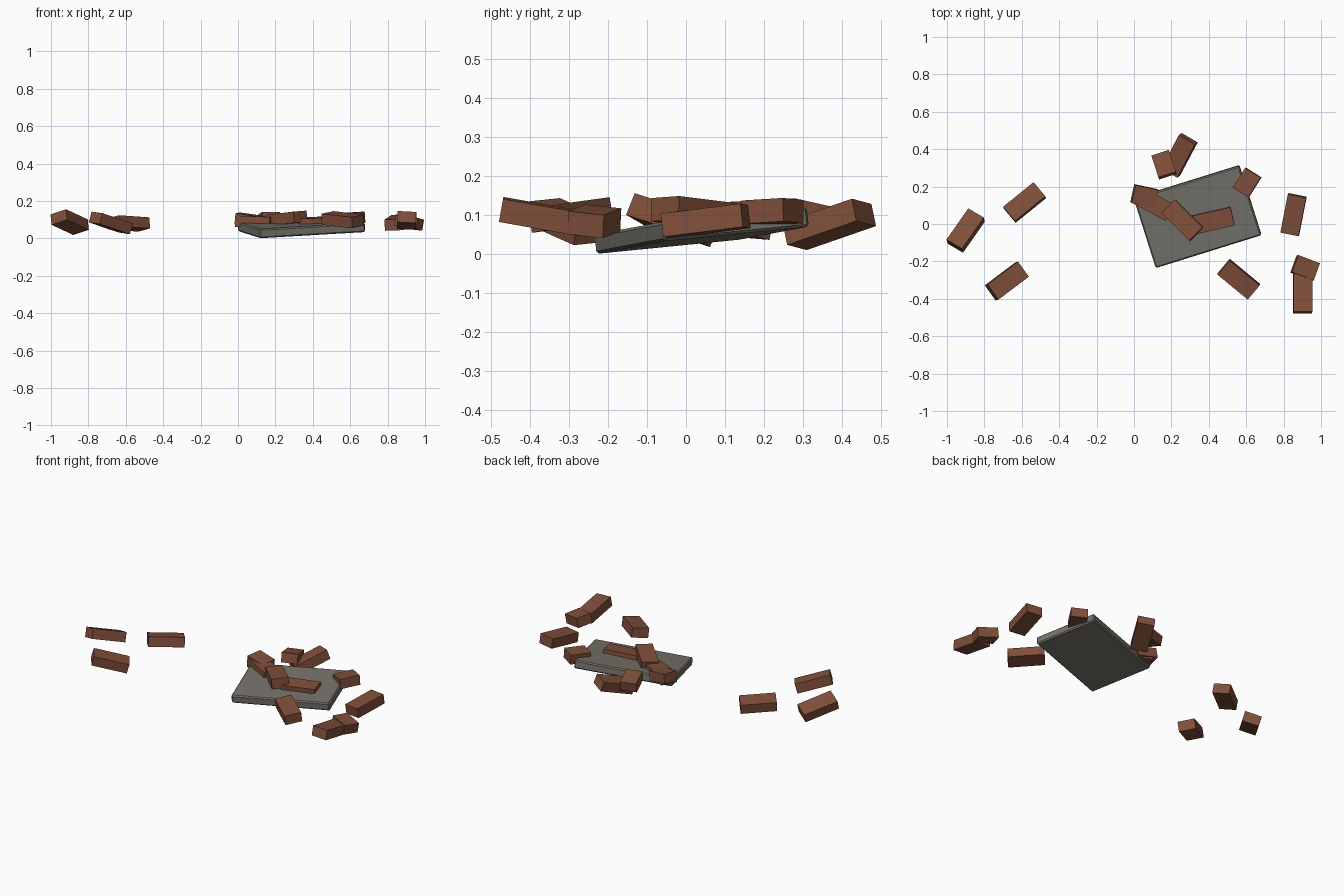
import bpy
from math import radians

if "Cube" in bpy.data.objects:
    bpy.data.objects.remove(bpy.data.objects["Cube"])

def material(name, colour):
    m = bpy.data.materials.new(name)
    m.diffuse_color = (*colour, 1)
    m.use_nodes = True
    m.node_tree.nodes["Principled BSDF"].inputs["Base Color"].default_value = m.diffuse_color
    return m

brick_red = material("brick_red_brown", (0.215, 0.078, 0.042))
stone_grey = material("stone_grey", (0.18, 0.17, 0.145))

def block(name, size, loc, yaw, pitch, roll, mat, bevel):
    """Box lying along its own x axis; positive pitch lifts that end."""
    bpy.ops.mesh.primitive_cube_add(size=1)
    ob = bpy.context.object
    ob.name = name
    ob.scale = size
    bpy.ops.object.transform_apply(location=False, rotation=False, scale=True)
    ob.location = loc
    ob.rotation_euler = (radians(roll), radians(-pitch), radians(yaw))
    ob.data.materials.append(mat)
    if bevel:
        b = ob.modifiers.new("worn_edges", 'BEVEL')
        b.width = bevel
        b.segments = 1
    return ob

# Tilted paving slab
block("slab", (0.592, 0.392, 0.05), (0.34, 0.04, 0.06), 17.3, 3.2, 5.4, stone_grey, 0.007)

# Whole bricks: x, y, z, yaw, pitch, roll
WHOLE = (0.21, 0.1, 0.06)
whole = [
    (-0.90, -0.035, 0.087, 55, -15, -17),
    (-0.585, 0.115, 0.080, 39, -3, -10),
    (-0.68, -0.305, 0.083, 37, -15, 5),
    (0.243, 0.367, 0.076, 62, 17, -8),
    (0.10, 0.11, 0.088, -28, -2, 0),
    (0.26, 0.02, 0.107, -45, 5, 3),
    (0.425, 0.02, 0.082, 13, 2, 4),
    (0.853, 0.05, 0.085, 79, 7, -2),
    (0.56, -0.295, 0.100, -39.5, -5, 8),
    (0.902, -0.37, 0.096, 90, -10, 3),
]
for i, (x, y, z, *rot) in enumerate(whole):
    block(f"brick_{i + 1}", WHOLE, (x, y, z), *rot, brick_red, 0)

# Broken half bricks
HALF = (0.125, 0.098, 0.06)
half = [
    (0.16, 0.317, 0.100, 108, -12, 0),
    (0.055, 0.15, 0.098, -12, -8, 3),
    (0.605, 0.222, 0.108, 58, 3, -3),
    (0.915, -0.235, 0.084, -21, -8, -6),
]
for i, (x, y, z, *rot) in enumerate(half):
    block(f"half_brick_{i + 1}", HALF, (x, y, z), *rot, brick_red, 0)
